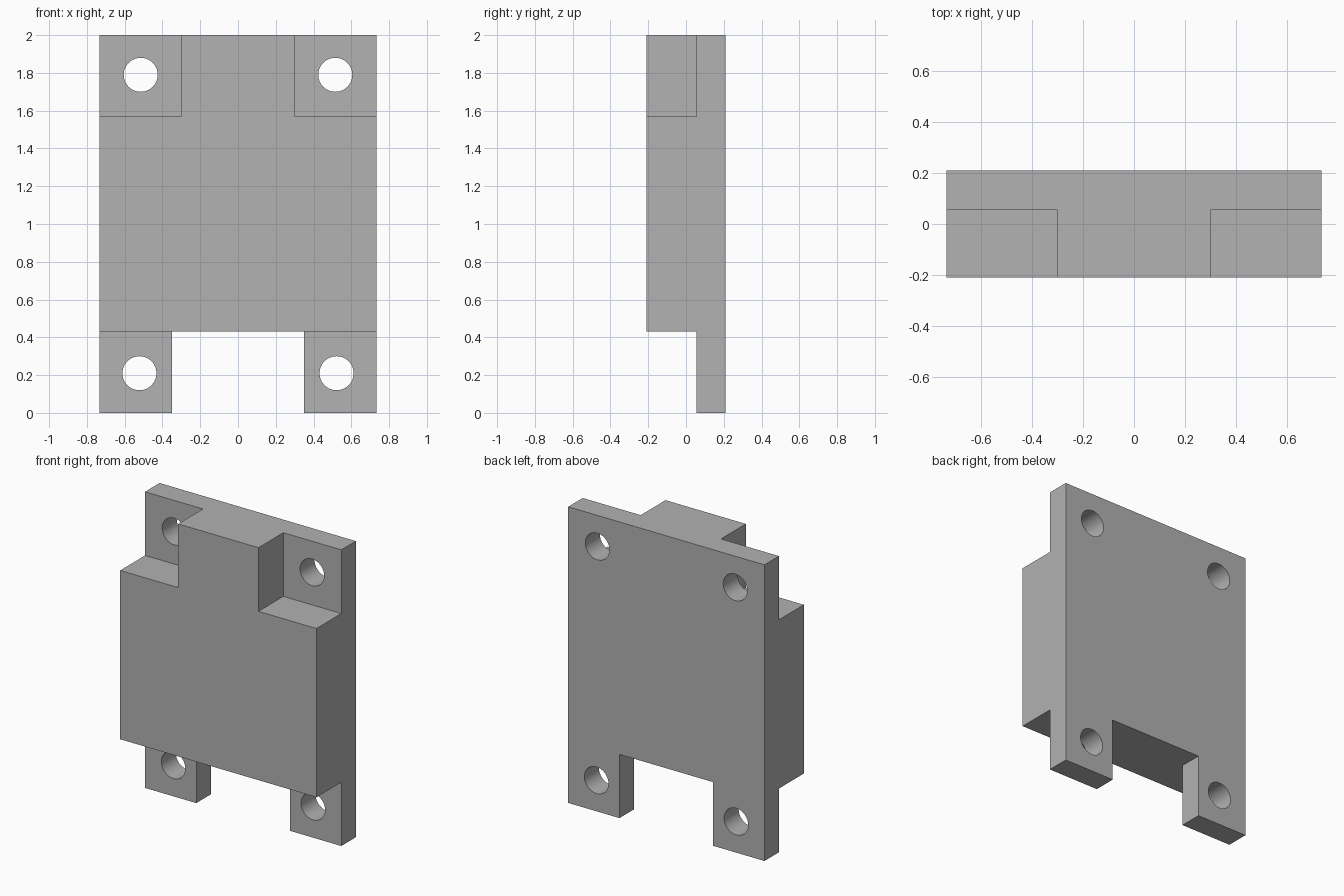
import bpy, bmesh, math
from mathutils import Matrix, Vector

if "Cube" in bpy.data.objects:
    bpy.data.objects.remove(bpy.data.objects["Cube"], do_unlink=True)

HALF_W, HALF_D, HEIGHT = 0.733, 0.21, 2.0
STEP_Y = 0.055            # front face of the mounting plate
LEG_X, LEG_Z = 0.35, 0.43
POCKET_X, POCKET_Z = 0.30, 1.57
HOLE_R = 0.09

grey = bpy.data.materials.new("plain_grey")
grey.use_nodes = True
colour = (0.445, 0.445, 0.445, 1)
grey.diffuse_color = colour
grey.node_tree.nodes["Principled BSDF"].inputs["Base Color"].default_value = colour


def make_object(name, bm):
    bmesh.ops.recalc_face_normals(bm, faces=bm.faces[:])
    mesh = bpy.data.meshes.new(name)
    bm.to_mesh(mesh)
    bm.free()
    mesh.materials.append(grey)
    obj = bpy.data.objects.new(name, mesh)
    bpy.context.collection.objects.link(obj)
    return obj


def box(name, low, high):
    low, high = Vector(low), Vector(high)
    bm = bmesh.new()
    size = Matrix.Diagonal((*(high - low), 1))
    bmesh.ops.create_cube(bm, size=1, matrix=Matrix.Translation((low + high) / 2) @ size)
    return make_object(name, bm)


def drill(name, x, z):
    bm = bmesh.new()
    turn = Matrix.Translation((x, 0, z)) @ Matrix.Rotation(math.pi / 2, 4, "X")
    bmesh.ops.create_cone(bm, cap_ends=True, segments=48, radius1=HOLE_R,
                          radius2=HOLE_R, depth=1, matrix=turn)
    return make_object(name, bm)


# Bracket block: silhouette with two legs, extruded through its depth
half = [(HALF_W, HEIGHT), (HALF_W, 0), (LEG_X, 0), (LEG_X, LEG_Z)]
outline = half + [(-x, z) for x, z in reversed(half)]
bm = bmesh.new()
face = bm.faces.new([bm.verts.new((x, -HALF_D, z)) for x, z in outline])
ext = bmesh.ops.extrude_face_region(bm, geom=[face])
bmesh.ops.translate(bm, vec=(0, 2 * HALF_D, 0),
                    verts=[v for v in ext["geom"] if isinstance(v, bmesh.types.BMVert)])
bracket = make_object("mounting_bracket", bm)

# Recess in front of the legs, corner pockets and screw holes
cutters = [box("leg_recess_cutter", (-1, -1, -1), (1, STEP_Y, LEG_Z))]
for side, label in ((1, "left"), (-1, "right")):
    xs = sorted((side * POCKET_X, side))
    cutters.append(box(label + "_pocket_cutter", (xs[0], -1, POCKET_Z), (xs[1], STEP_Y, 3)))
    cutters.append(drill(label + "_top_hole_cutter", side * 0.515, 1.79))
    cutters.append(drill(label + "_bottom_hole_cutter", side * 0.522, 0.21))

for cutter in cutters:
    cut = bracket.modifiers.new(cutter.name, "BOOLEAN")
    cut.operation = "DIFFERENCE"
    cut.solver = "EXACT"
    cut.object = cutter
    cutter.hide_render = True

# Apply the cuts and remove the cutters
bpy.ops.object.select_all(action="DESELECT")
bracket.select_set(True)
bpy.context.view_layer.objects.active = bracket
for cut in list(bracket.modifiers):
    bpy.ops.object.modifier_apply(modifier=cut.name)
for cutter in cutters:
    bpy.data.objects.remove(cutter, do_unlink=True)

# Smooth hole walls, sharp box edges
bpy.ops.object.shade_smooth_by_angle(angle=math.radians(30))
